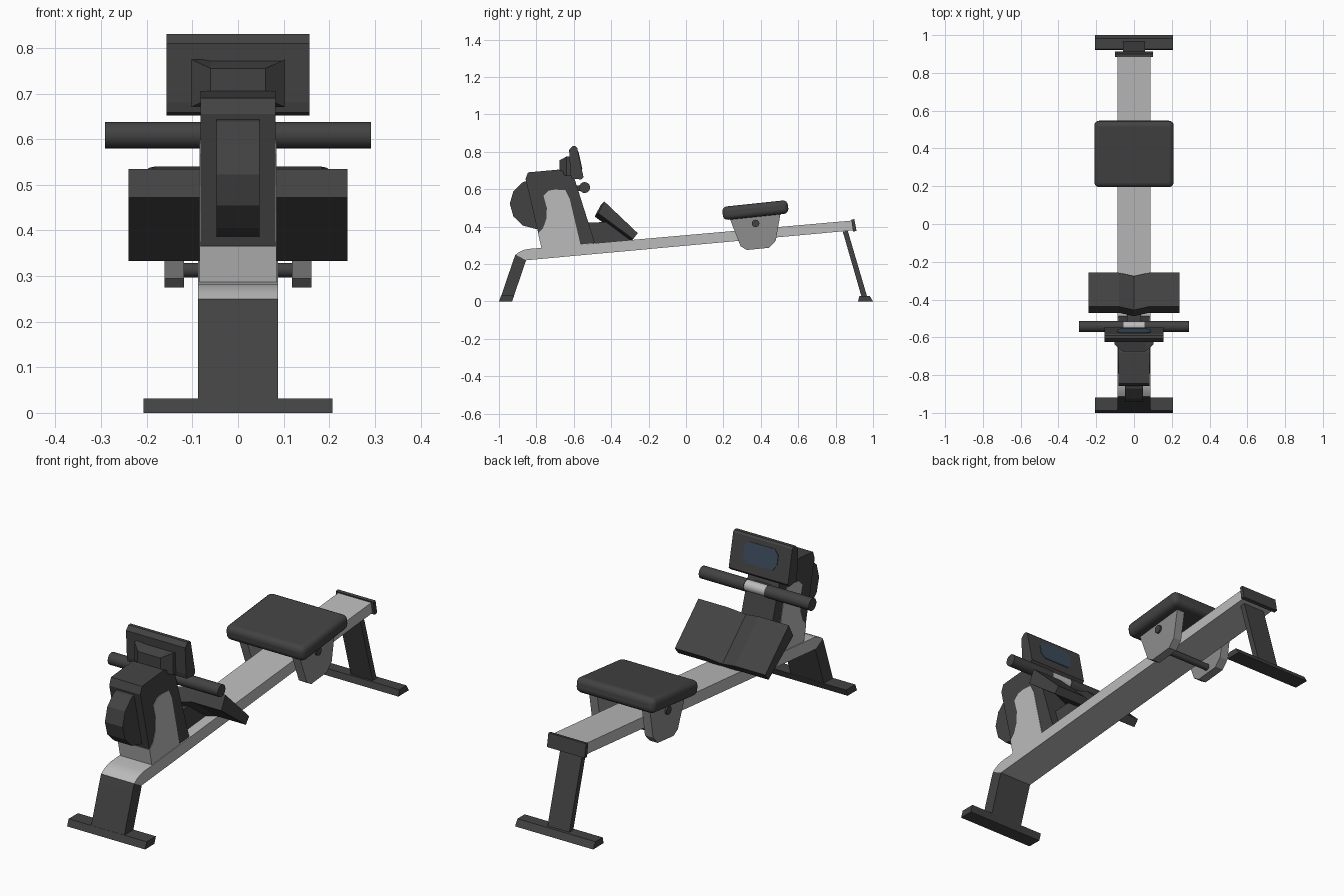
import bpy, bmesh, math
from mathutils import Vector

if "Cube" in bpy.data.objects:
    bpy.data.objects.remove(bpy.data.objects["Cube"])


def material(name, rgb):
    m = bpy.data.materials.new(name)
    m.diffuse_color = (*rgb, 1)
    m.use_nodes = True
    m.node_tree.nodes["Principled BSDF"].inputs["Base Color"].default_value = m.diffuse_color
    return m


DARK = material("charcoal", (0.055, 0.055, 0.055))
LIGHT = material("light grey", (0.50, 0.50, 0.50))
MID = material("mid grey", (0.27, 0.27, 0.27))
SCREEN = material("screen blue", (0.045, 0.07, 0.105))


def finish(name, bm, mat):
    bmesh.ops.recalc_face_normals(bm, faces=bm.faces)
    me = bpy.data.meshes.new(name)
    bm.to_mesh(me)
    bm.free()
    me.materials.append(mat)
    ob = bpy.data.objects.new(name, me)
    bpy.context.collection.objects.link(ob)
    return ob


def smooth(ob, deg=35):
    bpy.ops.object.select_all(action='DESELECT')
    bpy.context.view_layer.objects.active = ob
    ob.select_set(True)
    bpy.ops.object.shade_smooth_by_angle(angle=math.radians(deg))


def loft(name, sections, mat):
    """Join (y, z) profiles placed at successive x positions."""
    bm = bmesh.new()
    rings = [[bm.verts.new((x, y, z)) for y, z in pts] for x, pts in sections]
    n = len(rings[0])
    for a, b in zip(rings, rings[1:]):
        for i in range(n):
            j = (i + 1) % n
            bm.faces.new((a[i], a[j], b[j], b[i]))
    bm.faces.new(rings[0])
    bm.faces.new(rings[-1])
    return finish(name, bm, mat)


def prism(name, pts, half, mat, centre=0.0):
    return loft(name, [(centre - half, pts), (centre + half, pts)], mat)


def rod(name, y, z, r, x0, x1, mat, sides=24):
    pts = [(y + r * math.cos(2 * math.pi * i / sides),
            z + r * math.sin(2 * math.pi * i / sides)) for i in range(sides)]
    ob = loft(name, [(x0, pts), (x1, pts)], mat)
    smooth(ob)
    return ob


# main rail with rounded front bend
rail = prism("rail", [(0.895, 0.433), (-0.80, 0.284), (-0.84, 0.281), (-0.865, 0.276),
                      (-0.89, 0.265), (-0.912, 0.25), (-0.855, 0.22), (0.895, 0.38)],
             0.088, LIGHT)
smooth(rail, 30)
prism("rail_end_cap", [(0.884, 0.438), (0.9, 0.44), (0.912, 0.376), (0.893, 0.374)], 0.1, DARK)

# legs and feet
prism("front_leg", [(-0.912, 0.25), (-0.855, 0.22), (-0.93, 0.0), (-0.998, 0.0),
                    (-0.925, 0.215)], 0.088, DARK)
prism("front_foot", [(-1.0, 0), (-0.93, 0), (-0.918, 0.032), (-0.988, 0.032)], 0.207, DARK)
prism("rear_leg", [(0.838, 0.374), (0.865, 0.377), (0.97, 0.02), (0.94, 0.02)], 0.058, DARK)
prism("rear_foot", [(0.92, 0), (1.0, 0), (0.982, 0.03), (0.927, 0.03)], 0.207, DARK)

# resistance housing: dark shell, light core showing on the sides and lower front
prism("housing_shell", [(-0.79, 0.365), (-0.858, 0.655), (-0.845, 0.69), (-0.68, 0.705),
                        (-0.60, 0.668), (-0.487, 0.312), (-0.60, 0.302)], 0.0825, DARK)
prism("housing_core", [(-0.772, 0.28), (-0.791, 0.365), (-0.765, 0.39), (-0.747, 0.44),
                       (-0.744, 0.50), (-0.762, 0.565), (-0.735, 0.592), (-0.70, 0.598),
                       (-0.645, 0.595), (-0.622, 0.55), (-0.565, 0.308), (-0.565, 0.29)],
      0.0845, LIGHT)

# flywheel cover
prism("flywheel", [(-0.80 + 0.142 * math.cos(math.radians(a)),
                    0.522 + 0.135 * math.sin(math.radians(a))) for a in range(0, 360, 30)],
      0.047, DARK)

# console with neck and screen
top, low = Vector((0, -0.582, 0.822)), Vector((0, -0.548, 0.665))
prism("console", [(-0.607, 0.83), (-0.59, 0.83), top.yz, low.yz, (-0.56, 0.652),
                  (-0.613, 0.658), (-0.618, 0.68), (-0.625, 0.81)], 0.157, DARK)
outer = [(-0.638, 0.775), (-0.61, 0.775), (-0.61, 0.67), (-0.638, 0.67)]
inner = [(-0.675, 0.755), (-0.61, 0.775), (-0.61, 0.67), (-0.675, 0.69)]
loft("console_neck", [(-0.103, outer), (-0.06, inner), (0.06, inner), (0.103, outer)], DARK)

bm = bmesh.new()
slope = low - top
normal = Vector((0, -slope.z, slope.y)).normalized()
corners = [(-0.09, .28), (-0.07, .13), (0.07, .13), (0.09, .28),
           (0.09, .58), (0.07, .73), (-0.07, .73), (-0.09, .58)]
face = bm.faces.new([bm.verts.new(top + slope * t + Vector((x, 0, 0))) for x, t in corners])
ext = bmesh.ops.extrude_face_region(bm, geom=[face])
bmesh.ops.translate(bm, vec=normal * 0.003,
                    verts=[v for v in ext["geom"] if isinstance(v, bmesh.types.BMVert)])
finish("screen", bm, SCREEN)

# handlebar with light centre clamp
for side, s in (("left", -1), ("right", 1)):
    rod(side + "_handle_grip", -0.542, 0.609, 0.029, s * 0.055, s * 0.292, DARK)
rod("handle_clamp", -0.542, 0.609, 0.026, -0.056, 0.056, LIGHT)
prism("handle_bracket", [(-0.60, 0.59), (-0.545, 0.59), (-0.545, 0.62), (-0.60, 0.62)], 0.04, DARK)

# footplate, folded along the middle, and its support
plate = [(-0.437, 0.535), (-0.258, 0.365), (-0.283, 0.333), (-0.47, 0.472)]
fold = [(y - 0.018, z - 0.018) for y, z in plate]
loft("footplate", [(-0.24, plate), (-0.08, plate), (0, fold), (0.08, plate), (0.24, plate)], DARK)
prism("footplate_support", [(-0.54, 0.42), (-0.43, 0.425), (-0.29, 0.335), (-0.32, 0.322),
                            (-0.52, 0.305)], 0.038, DARK)

# cushioned seat, tilted with the rail
bm = bmesh.new()
bmesh.ops.create_cube(bm, size=1)
bmesh.ops.scale(bm, vec=(0.42, 0.352, 0.072), verts=bm.verts)
seat = finish("seat", bm, DARK)
seat.location = (0, 0.371, 0.488)
seat.rotation_euler.x = math.radians(6)
bevel = seat.modifiers.new("rounded", 'BEVEL')
bevel.width, bevel.segments = 0.026, 4
smooth(seat, 60)

# seat carriage
bracket = [(0.235, 0.44), (0.292, 0.295), (0.325, 0.275), (0.445, 0.287),
           (0.48, 0.325), (0.505, 0.468)]
for side, s in (("left", -1), ("right", 1)):
    prism(side + "_seat_bracket", bracket, 0.0215, MID, s * 0.14)
    rod(side + "_seat_knob", 0.372, 0.417, 0.02, s * 0.15, s * 0.17, DARK, 16)
rod("seat_roller", 0.385, 0.313, 0.016, -0.125, 0.125, DARK, 16)
